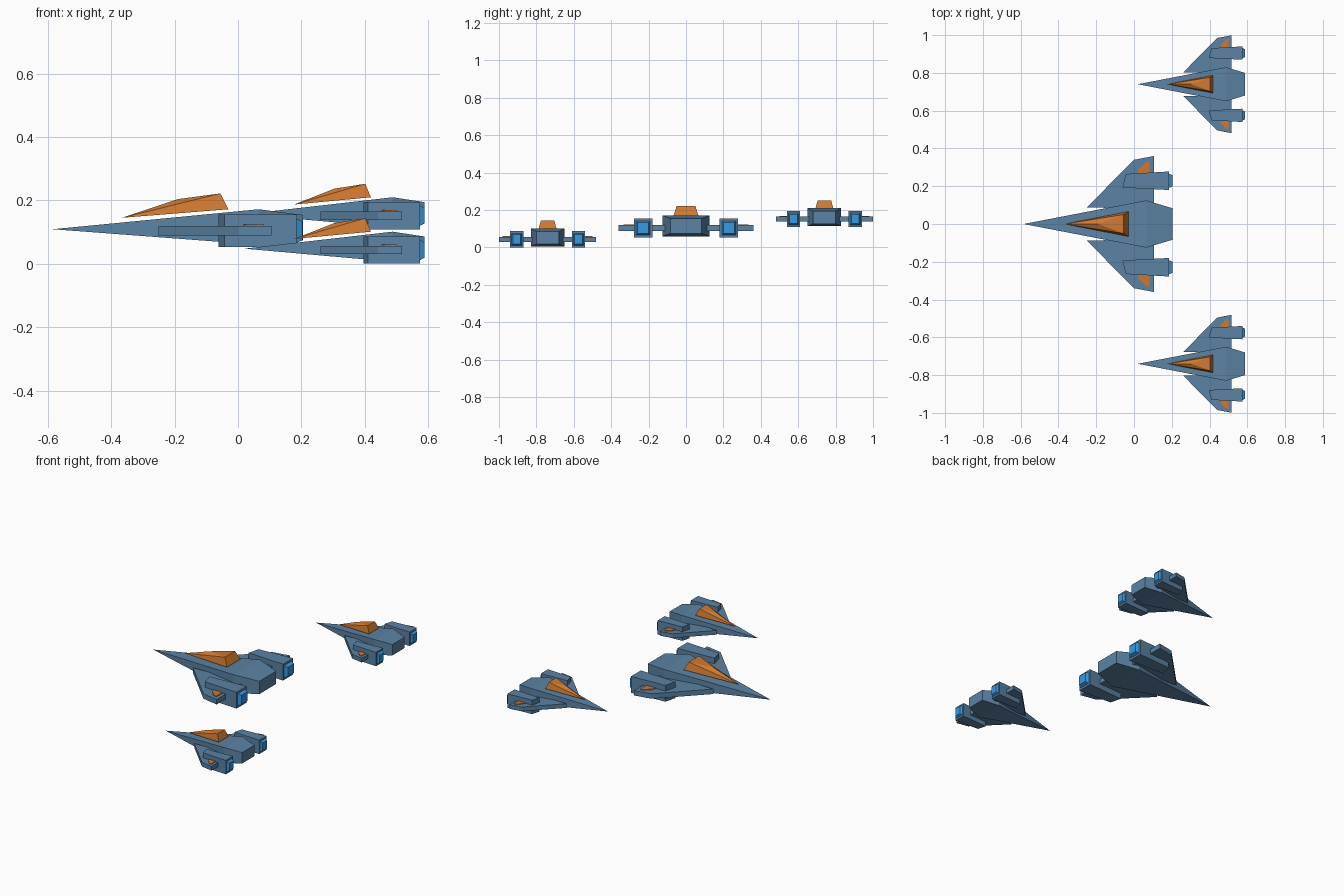
import bpy, bmesh

if "Cube" in bpy.data.objects:
    bpy.data.objects.remove(bpy.data.objects["Cube"])


def material(name, rgb):
    m = bpy.data.materials.new(name)
    m.diffuse_color = (*rgb, 1)
    m.use_nodes = True
    m.node_tree.nodes["Principled BSDF"].inputs["Base Color"].default_value = m.diffuse_color
    return m


HULL = material("steel_blue", (0.105, 0.225, 0.37))
ORANGE = material("orange", (0.62, 0.19, 0.03))
GLOW = material("bright_blue", (0.04, 0.32, 0.75))


def make(name, verts, faces, mat, place):
    """Mesh part, scaled and moved into a ship's position."""
    (ox, oy, oz), sxy, sz = place
    bm = bmesh.new()
    vs = [bm.verts.new((x * sxy + ox, y * sxy + oy, z * sz + oz)) for x, y, z in verts]
    for f in faces:
        bm.faces.new([vs[i] for i in f])
    bmesh.ops.recalc_face_normals(bm, faces=bm.faces)
    me = bpy.data.meshes.new(name)
    bm.to_mesh(me)
    bm.free()
    me.materials.append(mat)
    ob = bpy.data.objects.new(name, me)
    bpy.context.collection.objects.link(ob)
    return ob


def prism(name, outline, z0, z1, mat, place):
    n = len(outline)
    verts = [(x, y, z) for z in (z0, z1) for x, y in outline]
    faces = [list(range(n)), list(range(n, 2 * n))]
    faces += [[i, (i + 1) % n, n + (i + 1) % n, n + i] for i in range(n)]
    return make(name, verts, faces, mat, place)


def ring(x, yc, hw, z0, z1):
    return [(x, yc - hw, z0), (x, yc + hw, z0), (x, yc + hw, z1), (x, yc - hw, z1)]


def ship(label, place):
    # fuselage: long pyramid nose, short tapered tail
    body = [(-0.585, 0, 0.005)] + ring(0.065, 0, 0.125, -0.044, 0.068) \
        + ring(0.205, 0, 0.083, -0.03, 0.05)
    faces = [[0, 1 + i, 1 + (i + 1) % 4] for i in range(4)]
    faces += [[1 + i, 1 + (i + 1) % 4, 5 + (i + 1) % 4, 5 + i] for i in range(4)]
    make(label + "_fuselage", body, faces + [[5, 6, 7, 8]], HULL, place)

    # faceted canopy
    canopy = [(-0.367, 0, 0.041), (-0.19, 0, 0.1),
              (-0.055, -0.05, 0.118), (-0.055, 0.05, 0.118),
              (-0.03, -0.066, 0.068), (-0.03, 0.066, 0.068)]
    make(label + "_canopy", canopy,
         [[0, 4, 2], [0, 2, 1], [1, 2, 3], [0, 1, 3], [0, 3, 5],
          [2, 4, 5, 3], [0, 5, 4]], ORANGE, place)

    for side, s in (("left", -1), ("right", 1)):
        part = label + "_" + side

        def flip(pts):
            return [(x, s * y) for x, y in pts]

        # wing slab
        prism(part + "_wing", flip([(-0.25, 0.088), (0, 0.34), (0.105, 0.36), (0.105, 0.08)]),
              -0.0155, 0.0155, HULL, place)
        # wing marking plate
        prism(part + "_wing_panel",
              flip([(0.015, 0.262), (0.03, 0.295), (0.06, 0.325), (0.082, 0.333), (0.082, 0.262)]),
              0.012, 0.02, ORANGE, place)
        # engine pod, slightly tapered forward
        prism(part + "_engine", flip([(-0.062, 0.193), (-0.043, 0.265), (0.185, 0.278), (0.185, 0.18)]),
              -0.051, 0.051, HULL, place)
        # glowing nozzle
        nozzle = ring(0.18, s * 0.229, 0.04, -0.04, 0.04) + ring(0.204, s * 0.229, 0.029, -0.029, 0.029)
        make(part + "_nozzle", nozzle,
             [[0, 1, 2, 3], [4, 5, 6, 7]] + [[i, (i + 1) % 4, 4 + (i + 1) % 4, 4 + i] for i in range(4)],
             GLOW, place)


# formation: one large leader and two smaller escorts
ship("leader", ((0, 0, 0.104), 1, 1))
ship("low_escort", ((0.441, -0.74, 0.0435), 0.72, 0.85))
ship("high_escort", ((0.441, 0.74, 0.152), 0.72, 0.85))
